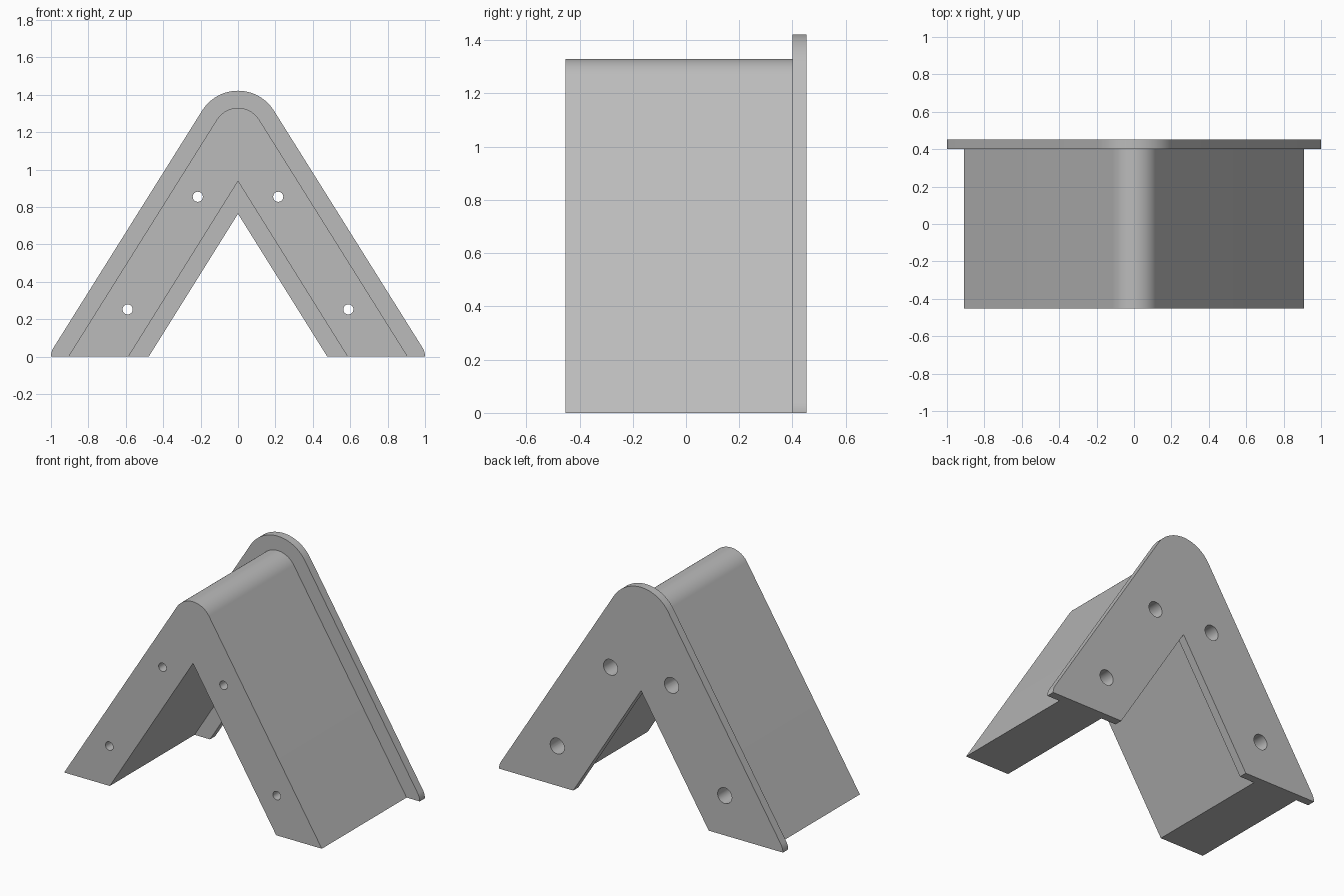
import bpy, bmesh
from math import atan2, cos, sin, pi, hypot

if "Cube" in bpy.data.objects:
    bpy.data.objects.remove(bpy.data.objects["Cube"])

FRONT, JOINT, BACK = -0.453, 0.4, 0.453
SLOPE = 1.6                    # steepness of the legs
OUTER, INNER = 0.908, 0.586    # leg edges on the ground
RIM = 0.092                    # flange overhang
CROWN_Z, CROWN_R = 1.196, 0.134
TILT = atan2(1, SLOPE)         # direction of the outer leg normal

grey = bpy.data.materials.new("Plain Grey")
grey.use_nodes = True
colour = (0.5, 0.5, 0.5, 1)
grey.diffuse_color = colour
grey.node_tree.nodes["Principled BSDF"].inputs["Base Color"].default_value = colour


def arc(cx, cz, r, a0, a1, steps):
    return [(cx + r * cos(a0 + (a1 - a0) * i / steps),
             cz + r * sin(a0 + (a1 - a0) * i / steps)) for i in range(steps + 1)]


def prism(name, outline, y0, y1):
    """Extrude an x-z outline along y."""
    bm = bmesh.new()
    face = bm.faces.new([bm.verts.new((x, y0, z)) for x, z in outline])
    new = bmesh.ops.extrude_face_region(bm, geom=[face])["geom"]
    bmesh.ops.translate(bm, vec=(0, y1 - y0, 0),
                        verts=[v for v in new if isinstance(v, bmesh.types.BMVert)])
    bmesh.ops.recalc_face_normals(bm, faces=bm.faces)
    mesh = bpy.data.meshes.new(name)
    bm.to_mesh(mesh)
    bm.free()
    mesh.materials.append(grey)
    obj = bpy.data.objects.new(name, mesh)
    bpy.context.collection.objects.link(obj)
    return obj


def chevron(grow):
    """Rounded-top inverted V, offset outwards by grow."""
    inner = INNER - grow * hypot(1, SLOPE) / SLOPE
    if grow:
        foot = arc(OUTER, 0, grow, 0, TILT, 8)
    else:
        foot = [(OUTER, 0)]
    crown = arc(0, CROWN_Z, CROWN_R + grow, TILT, pi - TILT, 40)
    left_foot = [(-x, z) for x, z in reversed(foot)]
    return foot + crown + left_foot + [(-inner, 0), (0, inner * SLOPE), (inner, 0)]


def boolean(target, tool, operation):
    mod = target.modifiers.new(operation.title(), "BOOLEAN")
    mod.operation, mod.solver, mod.object = operation, "EXACT", tool
    bpy.context.view_layer.objects.active = target
    bpy.ops.object.modifier_apply(modifier=mod.name)
    bpy.data.objects.remove(tool)


# Angled block with its back flange
bracket = prism("angled_bracket", chevron(0), FRONT, JOINT + 0.02)
boolean(bracket, prism("back_flange", chevron(RIM), JOINT, BACK), "UNION")

# Screw holes, with wider bores entering from the back
for side in (-1, 1):
    for x, z in ((0.215, 0.855), (0.59, 0.253)):
        for r, y0, y1 in ((0.027, -0.6, 0.6), (0.05, -0.2, 0.6)):
            boolean(bracket, prism("hole_cutter", arc(side * x, z, r, 0, 2 * pi, 32)[:-1], y0, y1),
                    "DIFFERENCE")

bpy.ops.object.select_all(action="DESELECT")
bracket.select_set(True)
bpy.context.view_layer.objects.active = bracket
bpy.ops.object.shade_smooth_by_angle(angle=pi / 6)
